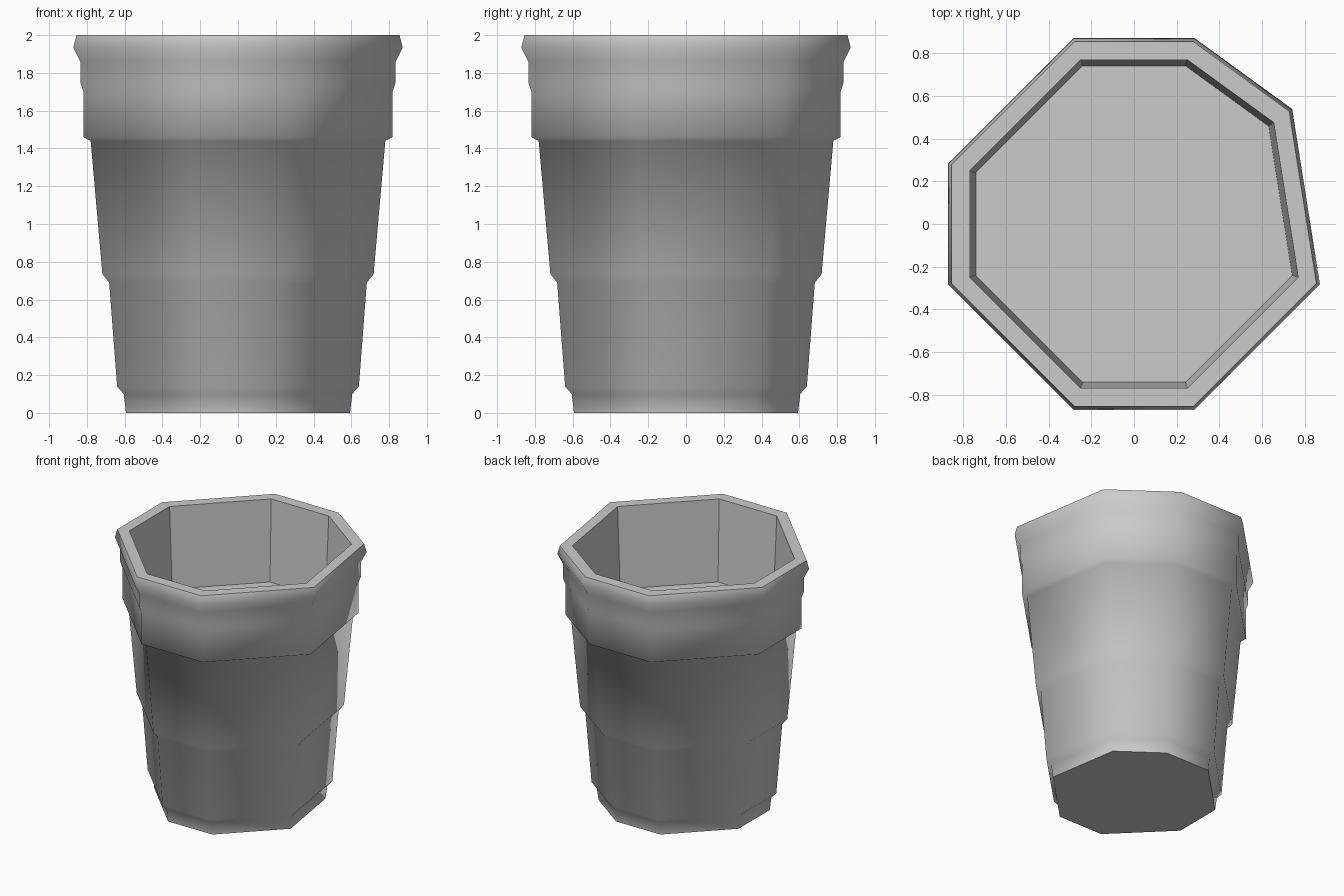
import bpy, bmesh
from math import cos, sin, radians

if "Cube" in bpy.data.objects:
    bpy.data.objects.remove(bpy.data.objects["Cube"])

# Corner directions of the uneven eight-sided cup
ANGLES = [-18, 36, 72, 108, 162, 198, 252, 288]
K = cos(radians(18))

# Half-width and height: outside going up, over the rim, then down inside
OUTER = [(0.593, 0), (0.605, 0.1), (0.64, 0.14), (0.682, 0.69), (0.718, 0.735),
         (0.78, 1.44), (0.818, 1.46), (0.818, 1.70), (0.835, 1.75),
         (0.835, 1.86), (0.872, 1.935), (0.855, 2.0)]
INNER = [(0.77, 2.0), (0.742, 1.36)]

bm = bmesh.new()
rings = [[bm.verts.new((w / K * cos(radians(a)), w / K * sin(radians(a)), z))
          for a in ANGLES] for w, z in OUTER + INNER]
n = len(ANGLES)

# Walls: smooth outside, flat rim and inside
for r in range(len(rings) - 1):
    for i in range(n):
        j = (i + 1) % n
        f = bm.faces.new((rings[r][i], rings[r][j], rings[r + 1][j], rings[r + 1][i]))
        f.smooth = r < len(OUTER) - 1

# Base and inside surface
bm.faces.new(rings[0][::-1])
bm.faces.new(rings[-1])

# Crisp edges wherever a flat face meets
for e in bm.edges:
    e.smooth = all(f.smooth for f in e.link_faces)

mesh = bpy.data.meshes.new("cup")
bm.to_mesh(mesh)
bm.free()
bpy.context.collection.objects.link(bpy.data.objects.new("cup", mesh))
